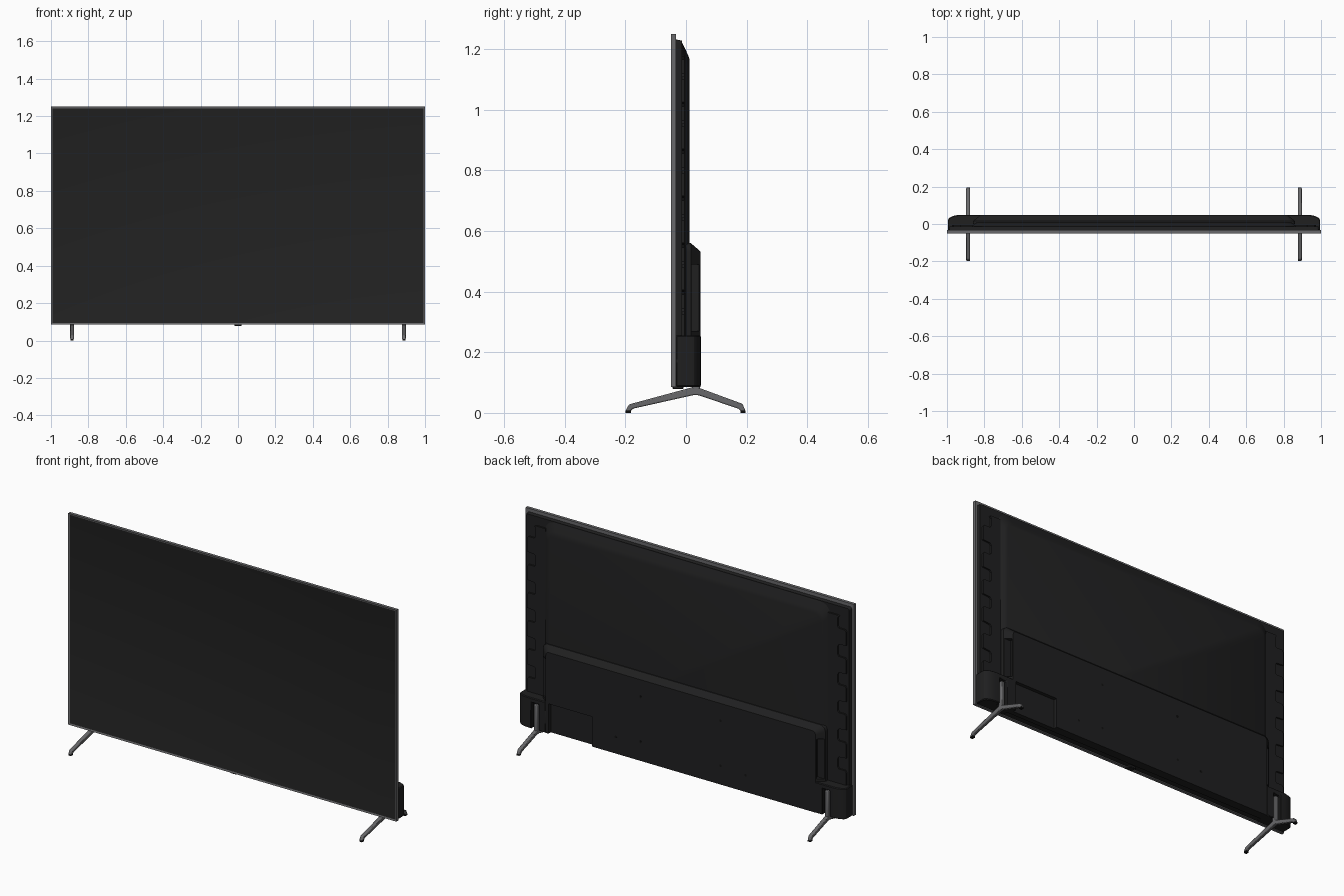
import bpy, bmesh, math
from mathutils import Vector

old = bpy.data.objects.get("Cube")
if old:
    bpy.data.objects.remove(old, do_unlink=True)


def material(name, rgb, rough=0.5):
    m = bpy.data.materials.new(name)
    m.use_nodes = True
    m.diffuse_color = (*rgb, 1)
    node = m.node_tree.nodes["Principled BSDF"]
    node.inputs["Base Color"].default_value = (*rgb, 1)
    node.inputs["Roughness"].default_value = rough
    return m


SCREEN = material("screen black", (0.016, 0.016, 0.016))
SHELL = material("shell black", (0.014, 0.014, 0.0145))
METAL = material("gunmetal grey", (0.14, 0.14, 0.145))
RUBBER = material("rubber black", (0.006, 0.006, 0.006))


def finish(name, bm, *mats):
    bmesh.ops.recalc_face_normals(bm, faces=bm.faces)
    me = bpy.data.meshes.new(name)
    bm.to_mesh(me)
    bm.free()
    ob = bpy.data.objects.new(name, me)
    bpy.context.scene.collection.objects.link(ob)
    for m in mats:
        me.materials.append(m)
    return ob


def loft(name, rings, mat):
    """Skin a stack of matching rings and cap both ends."""
    bm = bmesh.new()
    loops = [[bm.verts.new(p) for p in ring] for ring in rings]
    n = len(loops[0])
    for a, b in zip(loops, loops[1:]):
        for i in range(n):
            j = (i + 1) % n
            bm.faces.new((a[i], a[j], b[j], b[i]))
    bm.faces.new(loops[0])
    bm.faces.new(loops[-1])
    return finish(name, bm, mat)


def prism(name, pts, axis, lo, hi, mat):
    """Extrude a flat outline along one axis."""
    def place(p, t):
        q = list(p)
        q.insert(axis, t)
        return Vector(q)
    return loft(name, [[place(p, t) for p in pts] for t in (lo, hi)], mat)


def box(name, x, y, z, mat):
    pts = [(x[0], z[0]), (x[1], z[0]), (x[1], z[1]), (x[0], z[1])]
    return prism(name, pts, 1, y[0], y[1], mat)


def arch(y, w, z0, z1, r, steps=6):
    """Upright rectangle outline with rounded top corners."""
    pts = [(-w, z0), (w, z0)]
    for cx, start in ((w - r, 0), (r - w, 90)):
        for i in range(steps + 1):
            a = math.radians(start + 90 * i / steps)
            pts.append((cx + r * math.cos(a), z1 - r + r * math.sin(a)))
    return [Vector((px, y, pz)) for px, pz in pts]


def bake(ob):
    """Replace the mesh with its modified version."""
    dg = bpy.context.evaluated_depsgraph_get()
    new = bpy.data.meshes.new_from_object(ob.evaluated_get(dg))
    ob.modifiers.clear()
    ob.data = new


def cut(ob, cutter):
    cutter.hide_render = True
    mod = ob.modifiers.new("cut", "BOOLEAN")
    mod.operation = "DIFFERENCE"
    mod.solver = "EXACT"
    mod.object = cutter
    bake(ob)
    bpy.data.objects.remove(cutter, do_unlink=True)


def bevel(ob, width, segments=1):
    mod = ob.modifiers.new("bevel", "BEVEL")
    mod.width = width
    mod.segments = segments
    mod.limit_method = "ANGLE"


def span(s, a, b):
    """Order an x range mirrored by side s."""
    return tuple(sorted((s * a, s * b)))


# Metal frame with the screen set into its front
bm = bmesh.new()
bmesh.ops.create_cube(bm, size=1)
for v in bm.verts:
    v.co = Vector((v.co.x * 2, -0.0415 + v.co.y * 0.017, 0.6675 + v.co.z * 1.165))
bm.normal_update()
front = min(bm.faces, key=lambda f: f.calc_center_median().y)
bmesh.ops.inset_region(bm, faces=[front], thickness=0.012, depth=-0.003)
front.material_index = 1
finish("frame_and_screen", bm, METAL, SCREEN)

# Back shell: thin plate, then the raised panel with sloped edges
loft("back_plate", [arch(-0.034, 0.988, 0.09, 1.232, 0.01),
                    arch(-0.014, 0.985, 0.09, 1.228, 0.01)], SHELL)
loft("raised_panel", [arch(-0.016, 0.872, 0.09, 1.228, 0.06),
                      arch(0.006, 0.845, 0.09, 1.182, 0.05),
                      arch(0.012, 0.832, 0.09, 1.165, 0.04)], SHELL)

# Lower electronics housing with sloped top and ends
housing = loft("electronics_housing", [arch(0.0, 0.862, 0.086, 0.562, 0.03),
                                       arch(0.016, 0.86, 0.086, 0.56, 0.03),
                                       arch(0.047, 0.822, 0.086, 0.533, 0.02)], SHELL)
cut(housing, box("bay_cutter", (0.54, 0.805), (0.027, 0.08), (0.05, 0.25), SHELL))
for s in (-1, 1):
    cut(housing, box("pocket_cutter", span(s, 0.815, 0.9), (0.018, 0.043),
                     (0.27, 0.49), SHELL))

# Mounting holes
for x, z in ((0.244, 0.438), (0.244, 0.19), (0.396, 0.178)):
    for s in (-1, 1):
        ring = [(s * x + 0.007 * math.cos(i * math.pi / 6),
                 z + 0.007 * math.sin(i * math.pi / 6)) for i in range(12)]
        prism("mounting_hole", ring, 1, 0.045, 0.0475, RUBBER)

# Foot outline, seen from the side
foot_path = [(-0.2, 0.006), (-0.188, 0.028), (0.015, 0.083), (0.032, 0.087),
             (0.05, 0.08), (0.186, 0.03), (0.197, 0.006), (0.18, 0.006),
             (0.172, 0.014), (0.042, 0.058), (0.026, 0.059), (-0.175, 0.014),
             (-0.182, 0.006)]

for s, side in ((1, "left"), (-1, "right")):
    # Stepped vent strip down the edge of the back
    outline = [(s * 0.86, 1.18), (s * 0.86, 0.25)]
    tabs, low, step = 6, 0.25, 0.155
    for i in range(tabs):
        z = low + i * step
        for x, dz in ((0.972, 0), (0.972, 0.075), (0.964, 0.085),
                      (0.928, 0.085), (0.92, 0.095), (0.92, 0.14), (0.928, step - 0.004)):
            outline.append((s * x, z + dz))
    outline.append((s * 0.92, 1.18))
    prism(side + "_vent_strip", outline, 1, -0.016, -0.005, SHELL)

    # Lower corner housing with a curved outer edge and a slot for the foot
    curve = [(s * 0.82, -0.034), (s * 0.995, -0.034), (s * 0.995, 0.018)]
    for i in range(1, 7):
        a = math.radians(15 * i)
        curve.append((s * (0.925 + 0.07 * math.cos(a)), 0.018 + 0.031 * math.sin(a)))
    curve.append((s * 0.82, 0.049))
    corner = prism(side + "_corner_housing", curve, 2, 0.086, 0.256, SHELL)
    cut(corner, box("slot_cutter", span(s, 0.866, 0.908), (0.026, 0.08),
                    (0.05, 0.23), SHELL))
    bevel(corner, 0.004)

    # Foot, its upright in the slot, and rubber tips
    x = span(s, 0.877, 0.897)
    bevel(prism(side + "_foot", foot_path, 0, x[0], x[1], METAL), 0.004, 2)
    bevel(box(side + "_foot_upright", x, (0.02, 0.046), (0.065, 0.222), METAL), 0.004, 2)
    for name, y in (("front", (-0.199, -0.181)), ("back", (0.179, 0.196))):
        box(side + "_" + name + "_tip", span(s, 0.879, 0.895), y, (0, 0.008), RUBBER)

# Sensor under the middle of the frame
bevel(box("sensor", (-0.02, 0.02), (-0.044, -0.008), (0.078, 0.092), SHELL), 0.003)

# Smooth shading with sharp edges kept
bpy.ops.object.select_all(action="DESELECT")
for ob in bpy.context.scene.objects:
    if ob.type == "MESH":
        ob.select_set(True)
        bpy.context.view_layer.objects.active = ob
bpy.ops.object.shade_smooth_by_angle(angle=math.radians(25))
